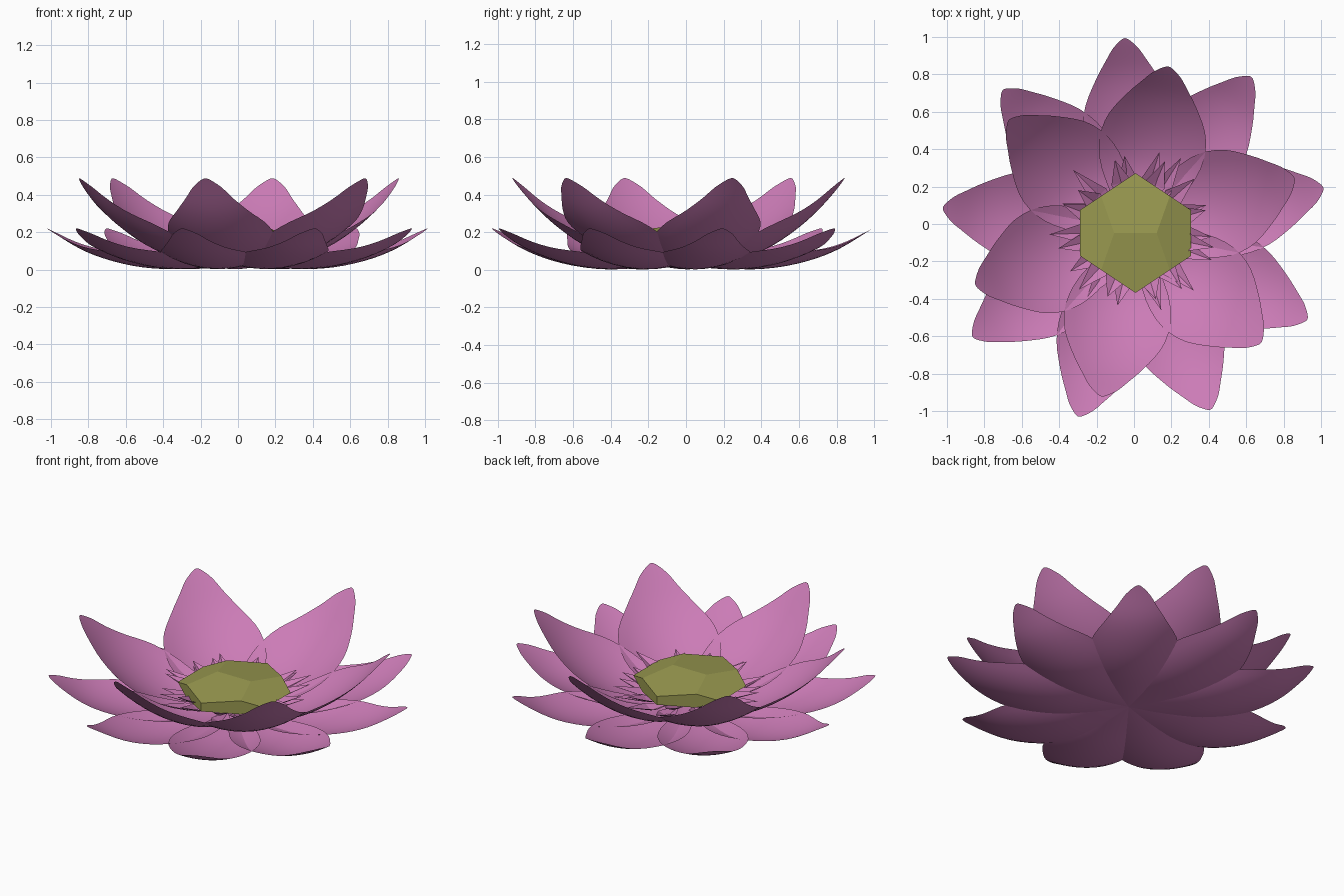
import bpy, bmesh, math, random
from mathutils import Vector, Matrix

if "Cube" in bpy.data.objects:
    bpy.data.objects.remove(bpy.data.objects["Cube"])

random.seed(4)
CX, CY = 0.005, -0.04


def material(name, color):
    m = bpy.data.materials.new(name)
    m.diffuse_color = (*color, 1)
    m.use_nodes = True
    m.node_tree.nodes["Principled BSDF"].inputs["Base Color"].default_value = m.diffuse_color
    return m


pink = material("petal_pink", (0.6, 0.2, 0.47))
olive = material("seed_olive", (0.32, 0.32, 0.08))


def make(name, bm, mat, smooth):
    me = bpy.data.meshes.new(name)
    bm.to_mesh(me)
    bm.free()
    me.materials.append(mat)
    for p in me.polygons:
        p.use_smooth = smooth
    ob = bpy.data.objects.new(name, me)
    bpy.context.collection.objects.link(ob)
    return ob


def spline(pts, x):
    # Catmull-Rom style interpolation through (x, y) points
    n = len(pts)
    i = max(k for k in range(n - 1) if pts[k][0] <= x + 1e-9)
    slope = lambda a, b: (pts[b][1] - pts[a][1]) / (pts[b][0] - pts[a][0])
    m0 = slope(max(i - 1, 0), i + 1)
    m1 = slope(i, min(i + 2, n - 1))
    (x0, y0), (x1, y1) = pts[i], pts[i + 1]
    h = x1 - x0
    t = (x - x0) / h
    return (y0 * (2*t**3 - 3*t*t + 1) + m0 * h * (t**3 - 2*t*t + t)
            + y1 * (3*t*t - 2*t**3) + m1 * h * (t**3 - t*t))


# Half width along a petal, as fractions of its length and widest half width
WIDTH = [(0, .2), (.2, .6), (.35, .88), (.5, 1), (.65, .93), (.8, .65), (.9, .4), (1, .15)]


def petal(name, angle, length, half, profile, cup, nu=24, nv=10):
    bm = bmesh.new()
    rows = []
    for i in range(nu + 1):
        t = math.sin(i / nu * math.pi / 2)
        w = half * spline(WIDTH, t)
        if t > .93:                       # rounded tip
            w *= math.sqrt(max(0, 1 - ((t - .93) / .07) ** 2))
        r, z = length * t, spline(profile, t)
        rows.append([bm.verts.new((r, w * s, z + cup * (w * s) ** 2))
                     for s in (2 * j / nv - 1 for j in range(nv + 1))])
    for a, b in zip(rows, rows[1:]):
        for j in range(nv):
            bm.faces.new((a[j], b[j], b[j + 1], a[j + 1]))
    bmesh.ops.remove_doubles(bm, verts=bm.verts, dist=1e-4)
    bm.transform(Matrix.Translation((CX, CY, 0)) @ Matrix.Rotation(math.radians(angle), 4, 'Z'))
    make(name, bm, pink, True)


# Low outer ring of nine petals
outer = [(0, .035), (.2, .012), (.4, .003), (.6, .03), (.8, .098), (1, .22)]
for k in range(9):
    petal(f"outer_petal_{k + 1}", 13 + 40 * k, 1.035, .25, outer, 1.0)

# Steeper inner ring of six petals
inner = [(0, .06), (.2, .045), (.4, .065), (.6, .15), (.8, .29), (1, .488)]
for k in range(6):
    petal(f"inner_petal_{k + 1}", 18.5 + 60 * k, .9, .285, inner, 1.0)

# Small pointed blades fringing the seed pod
bm = bmesh.new()
for ring, (count, reach, height) in enumerate([(14, .45, .11), (12, .41, .15)]):
    for k in range(count):
        a = 2 * math.pi * (k + .5 * ring + random.uniform(-.3, .3)) / count
        tip = reach + random.uniform(-.05, .03)
        z = height + random.uniform(-.02, .03)
        rot = Matrix.Rotation(a, 3, 'Z')
        pts = [(.12, 0, .07), (.27, -.055, z - .01), (tip, 0, z + .03),
               (.27, .055, z - .01), (.27, 0, z - .035)]
        v = [bm.verts.new(rot @ Vector(p) + Vector((CX, CY, 0))) for p in pts]
        for f in ((0, 1, 4), (1, 2, 4), (2, 3, 4), (3, 0, 4)):
            bm.faces.new([v[i] for i in f])
make("stamen_blades", bm, pink, False)

# Flattened dodecahedron seed pod, one edge lying across the top
g = (1 + 5 ** .5) / 2
S = (-1, 1)
pts = [(x, y, z) for x in S for y in S for z in S]
for a in S:
    for b in S:
        pts += [(a / g, 0, b * g), (0, a * g, b / g), (a * g, b / g, 0)]
bm = bmesh.new()
for p in pts:
    bm.verts.new(p)
bmesh.ops.convex_hull(bm, input=bm.verts)
bmesh.ops.dissolve_limit(bm, angle_limit=.05, verts=bm.verts, edges=bm.edges)
bm.transform(Matrix.Translation((CX + .003, CY - .008, .17))
             @ Matrix.Diagonal((.297 / g, .32 / g, .067 / g, 1)))
make("seed_pod", bm, olive, False)
